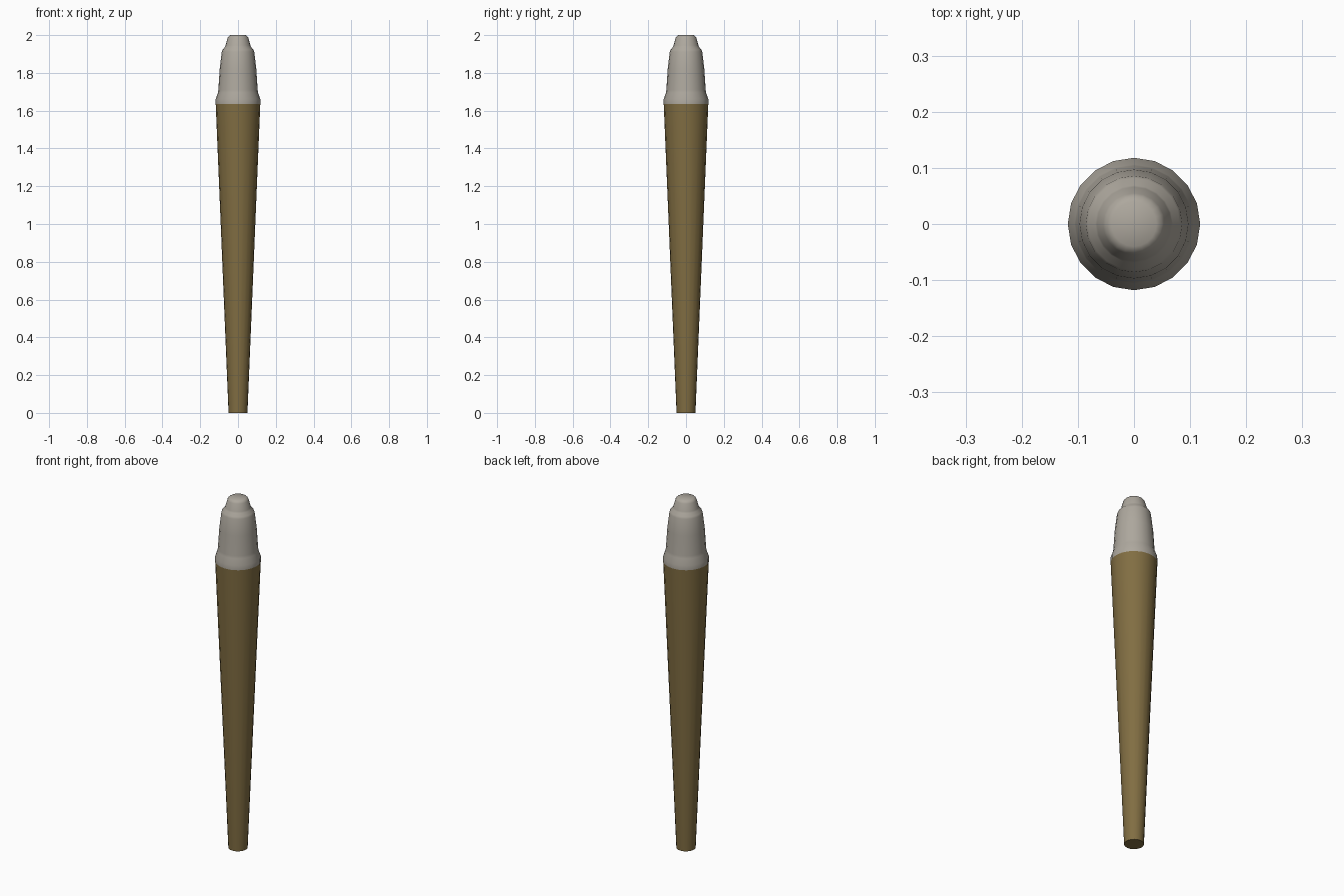
import bpy, bmesh, math

if "Cube" in bpy.data.objects:
    bpy.data.objects.remove(bpy.data.objects["Cube"])

SIDES = 20


def material(name, color):
    m = bpy.data.materials.new(name)
    m.diffuse_color = (*color, 1)
    m.use_nodes = True
    m.node_tree.nodes["Principled BSDF"].inputs["Base Color"].default_value = m.diffuse_color
    return m


def lathe(name, profile, mat, cap_bottom=False, cap_top=False):
    """Revolve (radius, z) points about the z axis."""
    bm = bmesh.new()
    rings = [[bm.verts.new((r * math.cos(2 * math.pi * i / SIDES),
                            r * math.sin(2 * math.pi * i / SIDES), z))
              for i in range(SIDES)] for r, z in profile]
    for a, b in zip(rings, rings[1:]):
        for i in range(SIDES):
            j = (i + 1) % SIDES
            bm.faces.new((a[i], a[j], b[j], b[i]))
    if cap_bottom:
        bm.faces.new(rings[0][::-1])
    if cap_top:
        bm.faces.new(rings[-1])
    mesh = bpy.data.meshes.new(name)
    bm.to_mesh(mesh)
    bm.free()
    mesh.materials.append(mat)
    ob = bpy.data.objects.new(name, mesh)
    bpy.context.collection.objects.link(ob)
    bpy.ops.object.select_all(action='DESELECT')
    ob.select_set(True)
    bpy.context.view_layer.objects.active = ob
    bpy.ops.object.shade_smooth_by_angle(angle=math.radians(50))
    return ob


# Tapered wooden shaft
lathe("shaft", [(0.05, 0), (0.118, 1.635)],
      material("wood", (0.22, 0.155, 0.055)), cap_bottom=True)

# Stepped metal tip with rounded shoulder
lathe("tip", [(0.118, 1.635), (0.118, 1.662), (0.106, 1.695), (0.104, 1.71),
              (0.097, 1.82), (0.086, 1.912), (0.082, 1.923), (0.069, 1.937),
              (0.066, 1.945), (0.055, 1.985), (0.050, 1.993), (0.040, 2.0)],
      material("metal", (0.42, 0.39, 0.34)), cap_top=True)
